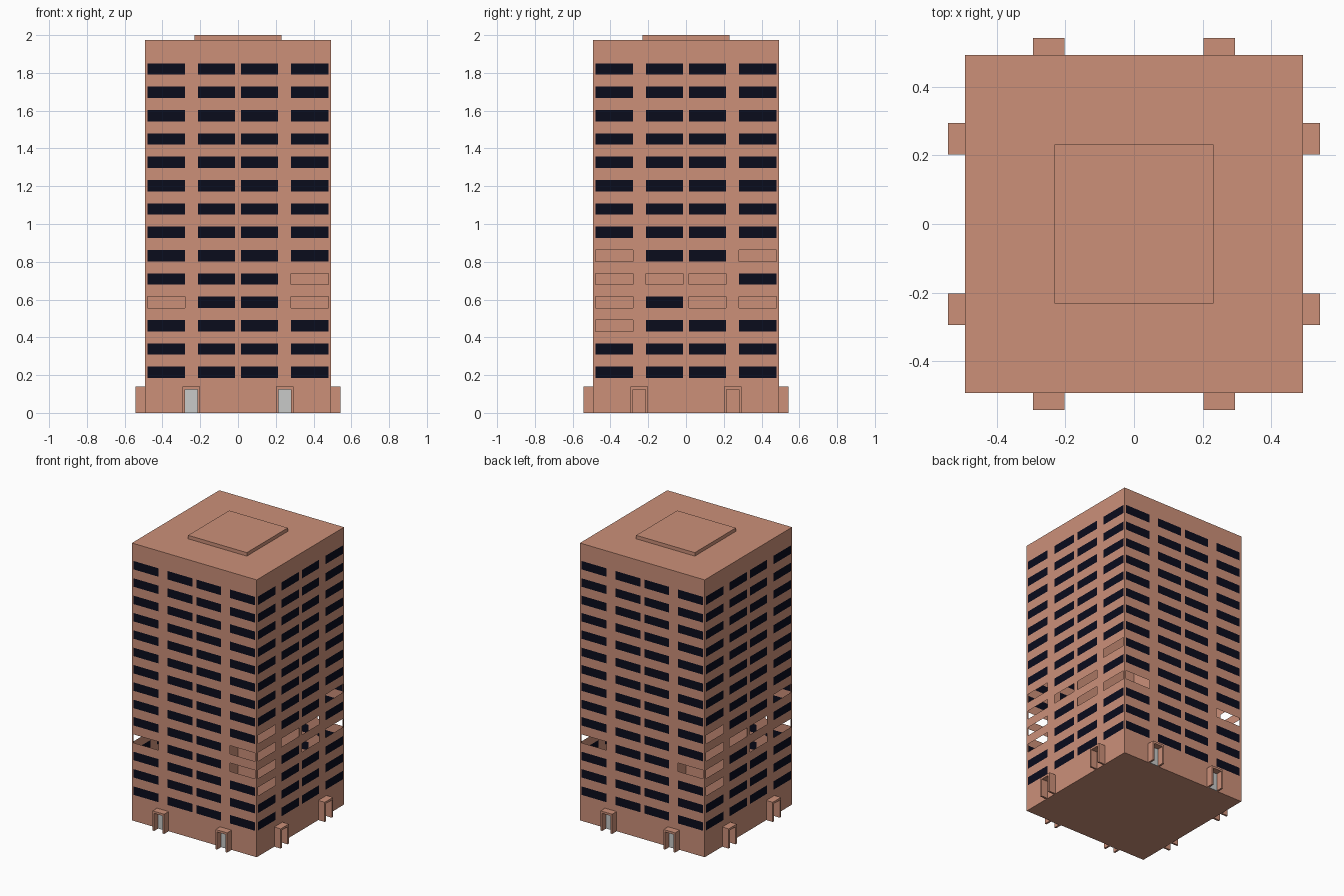
import bpy, bmesh
from math import pi
from mathutils import Matrix, Vector

if "Cube" in bpy.data.objects:
    bpy.data.objects.remove(bpy.data.objects["Cube"], do_unlink=True)

HALF, TOP = 0.4915, 1.975
ROWS, FIRST, PITCH, WIN_H = 14, 0.185, 0.1235, 0.06
COLUMNS = [(-0.478, -0.281), (-0.212, -0.016), (0.016, 0.212), (0.281, 0.478)]


def material(name, color):
    m = bpy.data.materials.new(name)
    m.use_nodes = True
    m.diffuse_color = (*color, 1)
    m.node_tree.nodes["Principled BSDF"].inputs["Base Color"].default_value = (*color, 1)
    return m


wall = material("terracotta wall", (0.604, 0.279, 0.191))
glass = material("dark window glass", (0.003, 0.0035, 0.012))
door = material("pale door glass", (0.58, 0.59, 0.58))


def finish(name, bm, *mats):
    mesh = bpy.data.meshes.new(name)
    bm.to_mesh(mesh)
    bm.free()
    for m in mats:
        mesh.materials.append(m)
    ob = bpy.data.objects.new(name, mesh)
    bpy.context.collection.objects.link(ob)
    return ob


def add_box(bm, lo, hi):
    lo, hi = Vector(lo), Vector(hi)
    size = Matrix.Diagonal((*(hi - lo), 1))
    bmesh.ops.create_cube(bm, size=1, matrix=Matrix.Translation((lo + hi) / 2) @ size)


def box(name, lo, hi, mat):
    bm = bmesh.new()
    add_box(bm, lo, hi)
    return finish(name, bm, mat)


def facade(name, turn, missing):
    """Wall sheet cut into cells; window cells are glazed or left open."""
    us = [-HALF] + [u for pair in COLUMNS for u in pair] + [HALF]
    zs = [0]
    for r in range(ROWS):
        zs += [FIRST + r * PITCH, FIRST + r * PITCH + WIN_H]
    zs.append(TOP)
    bm = bmesh.new()
    grid = [[bm.verts.new((u, -HALF, z)) for z in zs] for u in us]
    for i in range(len(us) - 1):
        for j in range(len(zs) - 1):
            is_window = i % 2 == 1 and j % 2 == 1
            if is_window and (i // 2, j // 2) in missing:
                continue
            f = bm.faces.new((grid[i][j], grid[i + 1][j], grid[i + 1][j + 1], grid[i][j + 1]))
            f.material_index = int(is_window)
    bm.transform(Matrix.Rotation(turn * pi / 2, 4, "Z"))
    return finish(name, bm, wall, glass)


def porch(name, turn, x, glazed):
    """Door surround of two jambs and a lintel, with an optional glass door."""
    w, inner, out, h, head = 0.046, 0.033, 0.542, 0.14, 0.125
    spin = Matrix.Rotation(turn * pi / 2, 4, "Z")
    bm = bmesh.new()
    add_box(bm, (x - w, -out, 0), (x - inner, -HALF, head))
    add_box(bm, (x + inner, -out, 0), (x + w, -HALF, head))
    add_box(bm, (x - w, -out, head), (x + w, -HALF, h))
    bm.transform(spin)
    finish(name + "_surround", bm, wall)
    if glazed:
        pane = box(name + "_door", (x - inner, -HALF - 0.005, 0), (x + inner, -HALF, head), door)
        pane.data.transform(spin)


# Facades in order around the tower, with their open window bays (column, row)
end_bays = {(0, 3), (3, 3)}
side_bays = {(0, 2), (0, 3), (0, 4), (0, 5), (1, 4), (2, 3), (2, 4), (3, 3), (3, 5)}
sides = [("front", end_bays | {(3, 4)}), ("left", side_bays),
         ("back", end_bays), ("right", side_bays)]
for turn, (side, missing) in enumerate(sides):
    facade(side + "_facade", turn, missing)
    for label, x in (("a", -0.248), ("b", 0.248)):
        porch(f"{side}_porch_{label}", turn, x, turn % 2 == 0)

# Inner cross walls
t = 0.002
box("cross_wall_long", (-HALF, -t, 0), (HALF, t, TOP), wall)
box("cross_wall_deep", (-t, -HALF, 0), (t, HALF, TOP), wall)

# Base, roof and roof cap
box("base_floor", (-HALF, -HALF, 0), (HALF, HALF, 0.004), wall)
box("roof", (-HALF, -HALF, TOP - 0.004), (HALF, HALF, TOP), wall)
box("roof_cap", (-0.231, -0.231, TOP), (0.231, 0.231, 2.0), wall)
